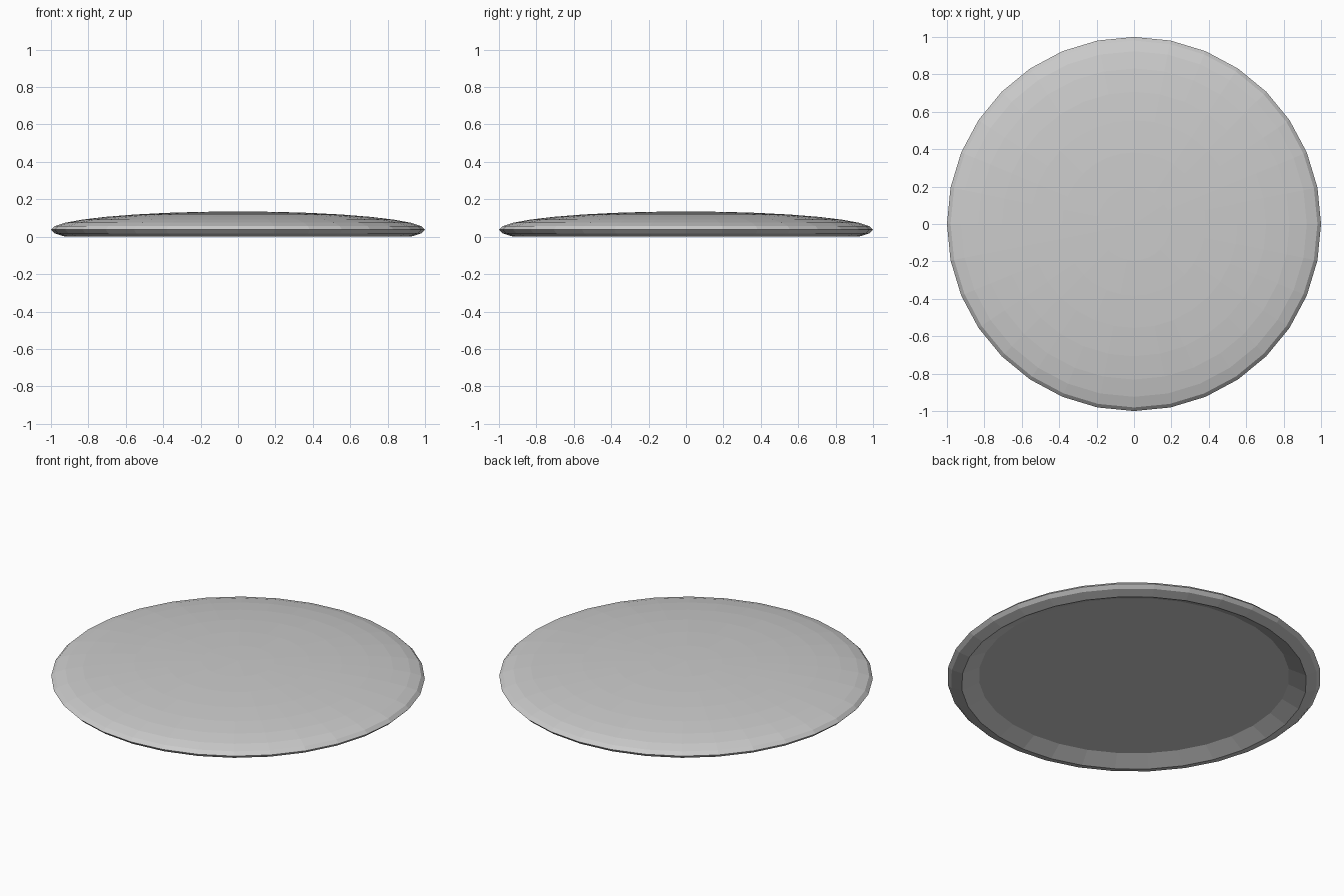
import bpy, bmesh
from math import sin, cos, radians, pi

if "Cube" in bpy.data.objects:
    bpy.data.objects.remove(bpy.data.objects["Cube"])

SIDES = 32
STEP = 11.25          # latitude step of the squashed sphere
H, RIM = 0.0976, 0.0374   # dome height, rim height


def ring(k):
    a = radians(k * STEP)
    r = 0 if k == 8 else cos(a)
    return (r, RIM + H * sin(a))


# Half cross-section: squashed sphere down to its second lower ring,
# then a sloped lip rising to a flat recessed underside
profile = [ring(k) for k in range(8, -3, -1)]
profile += [(ring(3)[0], 0.045), (0, 0.045)]


def lathe(name, pts):
    bm = bmesh.new()
    rings = []
    for r, z in pts:
        if r == 0:
            rings.append([bm.verts.new((0, 0, z))] * SIDES)
        else:
            rings.append([bm.verts.new((r * cos(2 * pi * i / SIDES),
                                        r * sin(2 * pi * i / SIDES), z))
                          for i in range(SIDES)])
    for a, b in zip(rings, rings[1:]):
        for i in range(SIDES):
            j = (i + 1) % SIDES
            bm.faces.new(list(dict.fromkeys((a[i], b[i], b[j], a[j]))))
    bmesh.ops.recalc_face_normals(bm, faces=bm.faces)
    mesh = bpy.data.meshes.new(name)
    bm.to_mesh(mesh)
    bm.free()
    obj = bpy.data.objects.new(name, mesh)
    bpy.context.collection.objects.link(obj)
    return obj


# Flying disc
lathe("flying_disc", profile)
